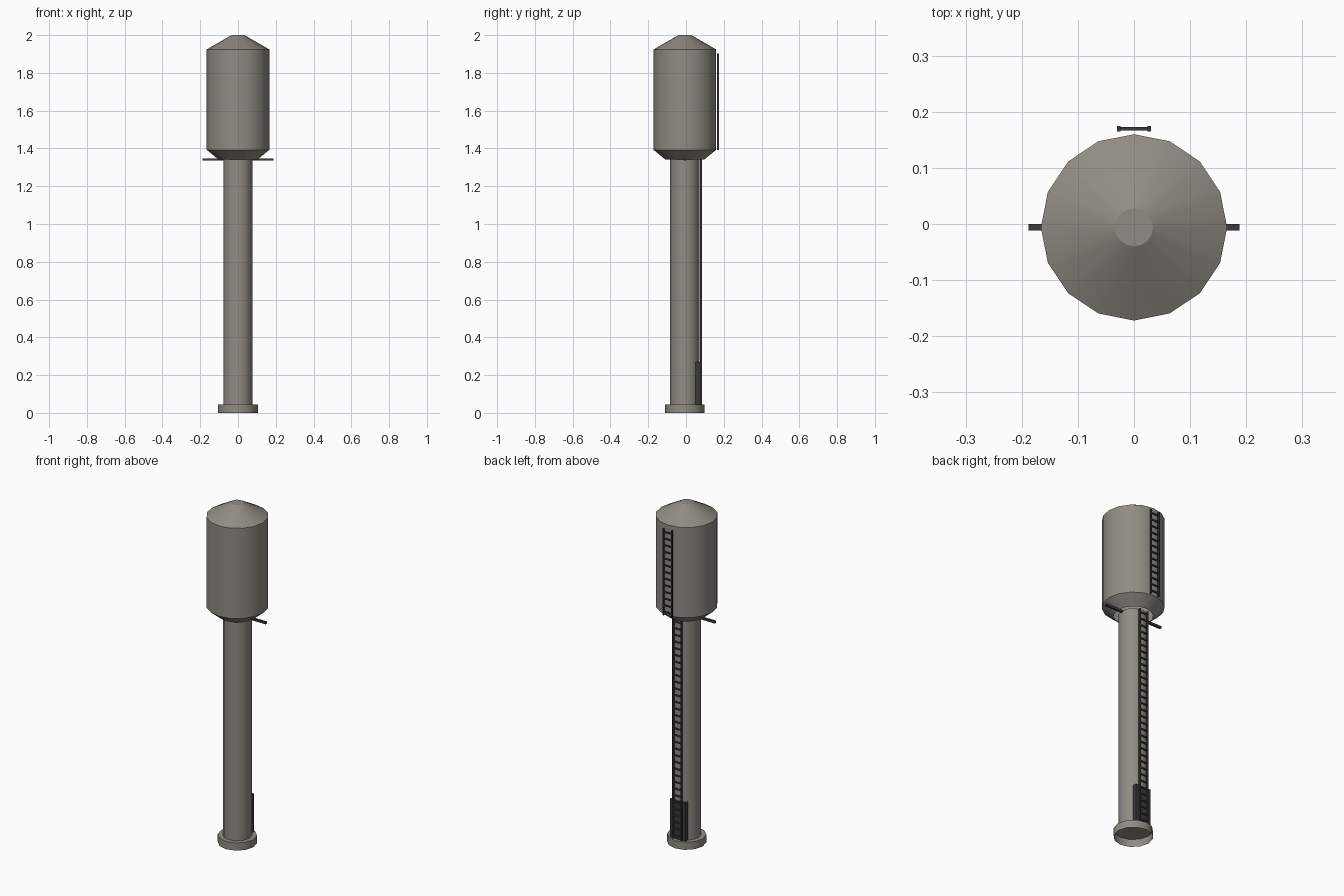
import bpy, bmesh, math

if "Cube" in bpy.data.objects:
    bpy.data.objects.remove(bpy.data.objects["Cube"])

CY = -0.006  # y of the tower axis


def material(name, rgb):
    m = bpy.data.materials.new(name)
    m.diffuse_color = (*rgb, 1)
    m.use_nodes = True
    m.node_tree.nodes["Principled BSDF"].inputs["Base Color"].default_value = m.diffuse_color
    return m


concrete = material("warm_grey", (0.28, 0.264, 0.23))
iron = material("dark_iron", (0.042, 0.042, 0.042))


def finish(name, bm, mat):
    me = bpy.data.meshes.new(name)
    bm.to_mesh(me)
    bm.free()
    me.materials.append(mat)
    ob = bpy.data.objects.new(name, me)
    bpy.context.collection.objects.link(ob)
    return ob


def lathe(name, profile, sides, mat, smooth):
    """Stack of rings (radius, z), open at the bottom, capped on top."""
    bm = bmesh.new()
    rings = []
    for r, z in profile:
        rings.append([bm.verts.new((r * math.cos(2 * math.pi * i / sides),
                                    CY + r * math.sin(2 * math.pi * i / sides), z))
                      for i in range(sides)])
    for a, b in zip(rings, rings[1:]):
        for i in range(sides):
            j = (i + 1) % sides
            bm.faces.new((a[i], a[j], b[j], b[i]))
    bm.faces.new(rings[-1])
    ob = finish(name, bm, mat)
    if smooth:
        bpy.ops.object.select_all(action='DESELECT')
        ob.select_set(True)
        bpy.context.view_layer.objects.active = ob
        bpy.ops.object.shade_smooth_by_angle(angle=math.radians(smooth))
    return ob


def add_box(bm, lo, hi):
    vs = bmesh.ops.create_cube(bm, size=1)["verts"]
    for v in vs:
        v.co = [(a + b) / 2 + c * (b - a) for a, b, c in zip(lo, hi, v.co)]


def box(name, lo, hi, mat):
    bm = bmesh.new()
    add_box(bm, lo, hi)
    return finish(name, bm, mat)


def ladder(name, y, z0, z1, rungs):
    bm = bmesh.new()
    for s in (-1, 1):
        add_box(bm, (s * 0.027 - 0.003, y - 0.005, z0), (s * 0.027 + 0.003, y + 0.005, z1))
    step = (z1 - z0) / rungs
    for i in range(rungs):
        z = z0 + (i + 0.5) * step
        add_box(bm, (-0.025, y - 0.003, z - 0.004), (0.025, y + 0.003, z + 0.004))
    return finish(name, bm, iron)


# Tower body
lathe("base_plinth", [(0.105, 0), (0.105, 0.045)], 12, concrete, 35)
lathe("column", [(0.078, 0.045), (0.078, 1.345)], 12, concrete, 35)
lathe("tank", [(0.104, 1.342), (0.166, 1.393), (0.166, 1.924), (0.034, 2.0)],
      16, concrete, 28)

# Cross bar under the tank
box("cross_bar", (-0.188, CY - 0.006, 1.335), (0.188, CY + 0.006, 1.348), iron)

# Door and ladders at the back
box("door", (-0.05, 0.05, 0.045), (0.05, 0.076, 0.27), iron)
ladder("column_ladder", 0.079, 0.045, 1.342, 33)
ladder("tank_ladder", 0.170, 1.393, 1.903, 13)
